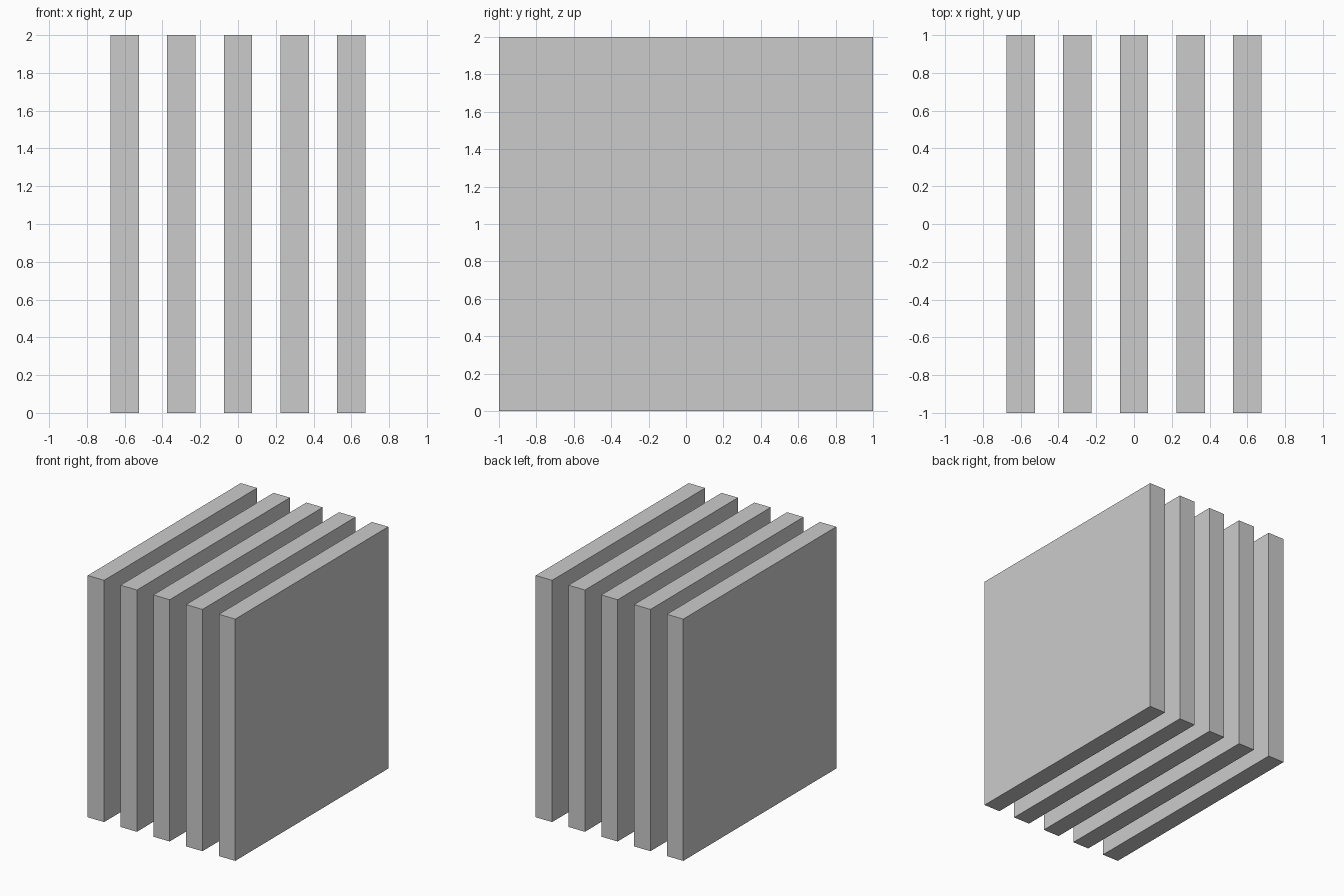
import bpy

if "Cube" in bpy.data.objects:
    bpy.data.objects.remove(bpy.data.objects["Cube"])

PLATE_COUNT = 5
SPACING = 0.30
THICKNESS = 0.15
SIDE = 2.0


def box(name, centre, size):
    bpy.ops.mesh.primitive_cube_add(size=1, location=centre)
    obj = bpy.context.object
    obj.name = name
    obj.scale = size
    bpy.ops.object.transform_apply(location=False, rotation=False, scale=True)
    return obj


# Row of identical upright plates, evenly spaced along x
for i in range(PLATE_COUNT):
    x = (i - (PLATE_COUNT - 1) / 2) * SPACING
    box(f"plate_{i + 1}", (x, 0, SIDE / 2), (THICKNESS, SIDE, SIDE))
